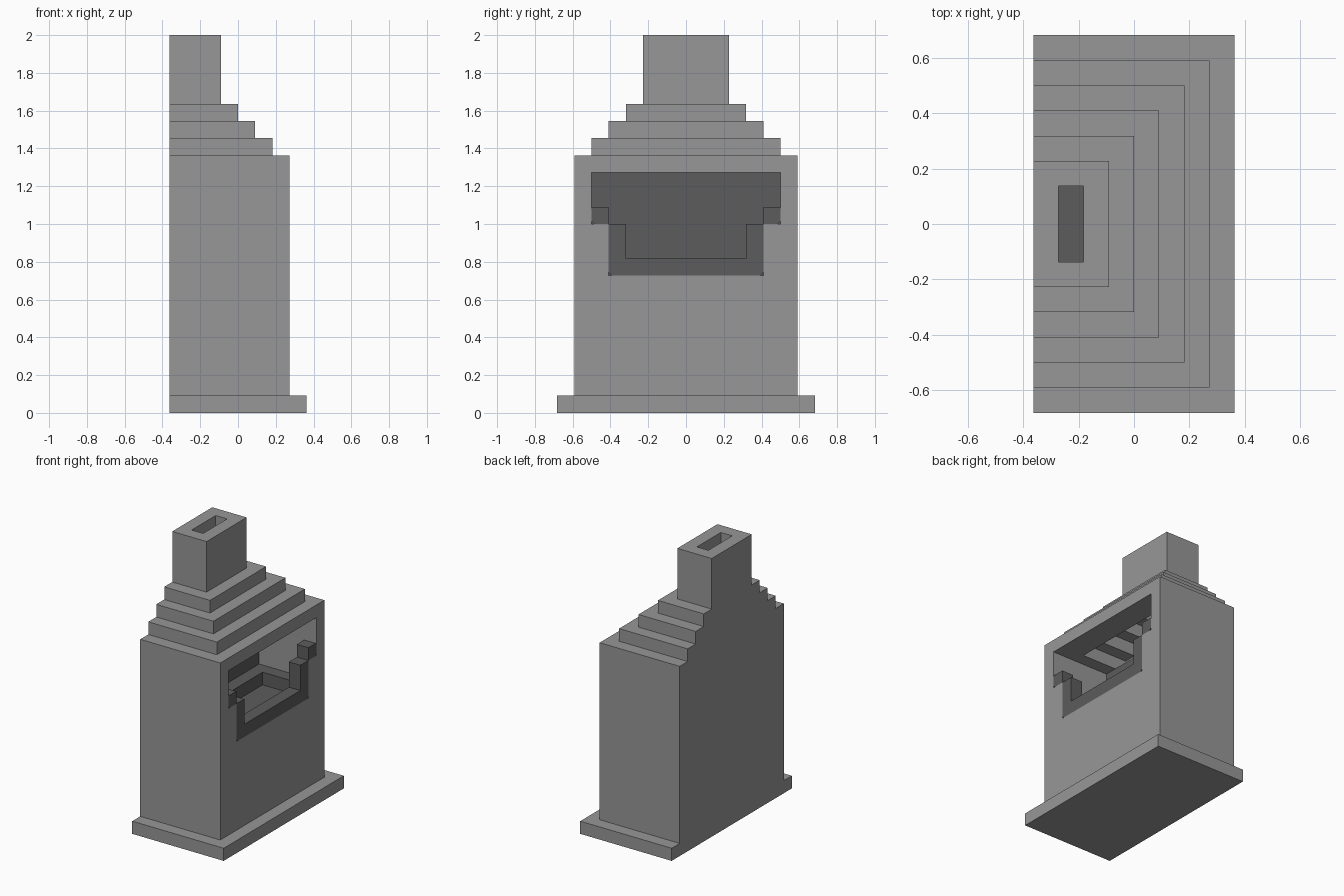
import bpy, bmesh
from mathutils import Vector

if "Cube" in bpy.data.objects:
    bpy.data.objects.remove(bpy.data.objects["Cube"])

U = 1 / 11  # building module: every part sits on this grid


def material(name, value):
    m = bpy.data.materials.new(name)
    m.diffuse_color = (value, value, value, 1)
    m.use_nodes = True
    m.node_tree.nodes["Principled BSDF"].inputs["Base Color"].default_value = m.diffuse_color
    return m


stone = material("light grey stone", 0.31)
soot = material("dark grey stone", 0.107)


def finish(bm, name, mat):
    bmesh.ops.recalc_face_normals(bm, faces=bm.faces)
    me = bpy.data.meshes.new(name)
    bm.to_mesh(me)
    bm.free()
    me.materials.append(mat)
    ob = bpy.data.objects.new(name, me)
    bpy.context.collection.objects.link(ob)
    return ob


def block_solid(name, mat, filled):
    """Skin of all grid blocks for which filled(x, y, level) is true."""
    cells = {(i, j, k) for i in range(-4, 4) for j in range(15) for k in range(22)
             if filled(i + 0.5, abs(j - 7), k)}
    bm = bmesh.new()
    verts = {}

    def vert(p):
        if p not in verts:
            verts[p] = bm.verts.new((p[0] * U, (p[1] - 7.5) * U, p[2] * U))
        return verts[p]

    for c in cells:
        for axis in range(3):
            for side in (0, 1):
                n = list(c)
                n[axis] += 2 * side - 1
                if tuple(n) in cells:
                    continue
                a, b = (axis + 1) % 3, (axis + 2) % 3
                ring = []
                for da, db in ((0, 0), (1, 0), (1, 1), (0, 1)):
                    p = list(c)
                    p[axis] += side
                    p[a] += da
                    p[b] += db
                    ring.append(vert(tuple(p)))
                bm.faces.new(ring if side else ring[::-1])
    bmesh.ops.dissolve_limit(bm, angle_limit=0.01, verts=bm.verts, edges=bm.edges)
    return finish(bm, name, mat)


# stone body: plinth, tall block, stepped hood, chimney, all hollowed one module thick
def body(x, y, k):
    if k < 1:
        return True
    t = max(0, min(k - 14, 4))
    if x > 3 - t or y > 6.5 - t:
        return False
    t = max(0, min(k - 13, 4))
    hollow = k >= 7 and -3 < x < 2 - t and y < 5.5 - t
    mouth = 2 < x < 3 and ((11 <= k < 14 and y < 5.5) or (8 <= k < 11 and y < 4.5))
    return not (hollow or mouth)


block_solid("stone_body", stone, body)


# dark hearth: sunken floor with a ledge and a back lining
def hearth(x, y, k):
    if not (-3 < x < 2 and y < 5.5 and 7 <= k < 14):
        return False
    if k == 7:
        return True
    if k == 8:
        return x < -1 or y > 4.5
    return x < -2


block_solid("hearth_lining", soot, hearth)

# dark stepped rim of the mouth, outer corners slightly chamfered
c = 0.17
half = [(0, 8), (4.5 - c, 8), (4.5, 8 + c), (4.5, 11), (5.5 - c, 11), (5.5, 11 + c),
        (5.5, 12 - c / 2), (5.5 - c / 2, 12), (4.5, 12), (4.5, 11), (3.5, 11), (3.5, 9), (0, 9)]
bm = bmesh.new()


def rim_piece(points):
    f = bm.faces.new([bm.verts.new((2 * U, y * U, z * U)) for y, z in points])
    out = bmesh.ops.extrude_face_region(bm, geom=[f])["geom"]
    moved = [v for v in out if isinstance(v, bmesh.types.BMVert)]
    bmesh.ops.translate(bm, verts=moved, vec=Vector((U, 0, 0)))


sill = half[:3] + [(4.5, 11), (3.5, 11), (3.5, 9)]
rim_piece(sill[1:] + [(-y, z) for y, z in reversed(sill[1:])])
ear = half[3:9]
for s in (1, -1):
    rim_piece([(s * y, z) for y, z in ear])
finish(bm, "mouth_rim", soot)
